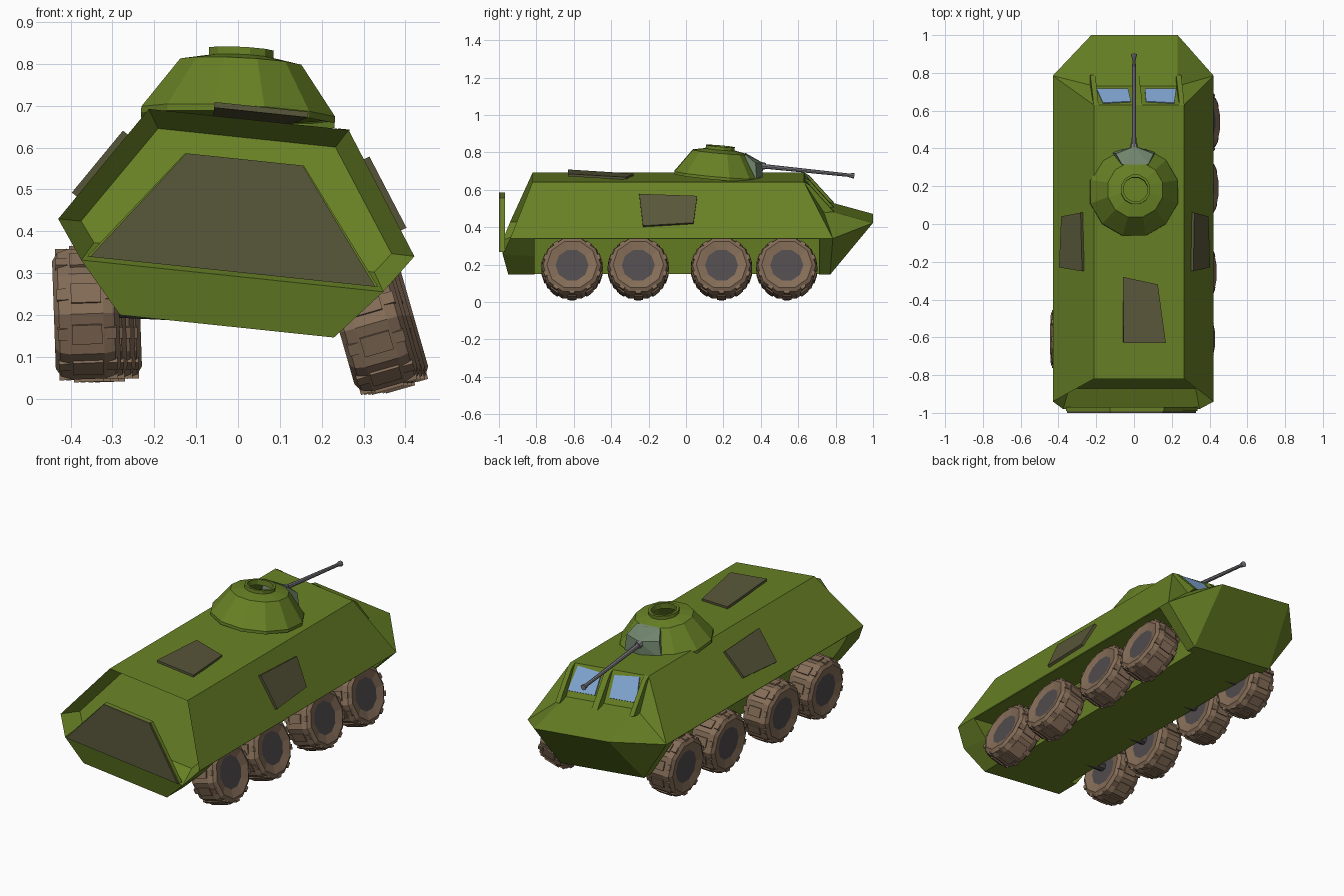
import bpy, bmesh, math
from mathutils import Matrix, Vector

if "Cube" in bpy.data.objects:
    bpy.data.objects.remove(bpy.data.objects["Cube"])


def mat(name, r, g, b):
    m = bpy.data.materials.new(name)
    lin = [((c / 255 + 0.055) / 1.055) ** 2.4 for c in (r, g, b)]
    m.diffuse_color = (*lin, 1)
    m.use_nodes = True
    m.node_tree.nodes["Principled BSDF"].inputs["Base Color"].default_value = m.diffuse_color
    return m


GREEN = mat("olive green", 104, 129, 37)
DRAB = mat("dark drab", 89, 87, 58)
BROWN = mat("tyre brown", 132, 108, 87)
HUB = mat("hub grey", 80, 74, 76)
GLASS = mat("window blue", 133, 169, 215)
MANTLET = mat("grey green", 112, 132, 108)
STEEL = mat("gun steel", 126, 126, 132)

# The hull leans six degrees to its right; the turret tips forward
HULL = Matrix.Translation((-0.044, 0, 0.005)) @ Matrix.Rotation(math.radians(6), 4, 'Y')
TURRET = (Matrix.Translation((0, 0.17, 0.677)) @ Matrix.Rotation(math.radians(3), 4, 'Y')
          @ Matrix.Rotation(math.radians(-5), 4, 'X'))


def finish(name, bm, material, M=Matrix(), normals=True):
    if normals:
        bmesh.ops.recalc_face_normals(bm, faces=bm.faces)
    bm.transform(M)
    me = bpy.data.meshes.new(name)
    bm.to_mesh(me)
    bm.free()
    if material:
        me.materials.append(material)
    ob = bpy.data.objects.new(name, me)
    bpy.context.collection.objects.link(ob)
    return ob


def solid(name, pts, material, M=HULL):
    bm = bmesh.new()
    for p in pts:
        bm.verts.new(p)
    bmesh.ops.convex_hull(bm, input=bm.verts)
    return finish(name, bm, material, M)


def plate(name, pts, off, material, M=HULL):
    pts = [Vector(p) for p in pts]
    back = [p - Vector(off) * 0.5 for p in pts]
    return solid(name, back + [p + Vector(off) for p in pts], material, M)


def box_pts(x0, x1, y0, y1, z0, z1):
    return [(x, y, z) for x in (x0, x1) for y in (y0, y1) for z in (z0, z1)]


def revolve(bm, profile, n, axis='Z', phase=0.0, mi=0):
    """Profile of (radius, height) spun round the axis; radius 0 closes with a cap."""
    rings = []
    for r, h in profile:
        ring = []
        for i in range(n):
            a = 2 * math.pi * i / n + phase
            c, s = r * math.cos(a), r * math.sin(a)
            ring.append(bm.verts.new((c, s, h) if axis == 'Z' else (h, c, s)))
        rings.append(ring)
    for a, b in zip(rings, rings[1:]):
        for i in range(n):
            j = (i + 1) % n
            bm.faces.new((a[i], a[j], b[j], b[i])).material_index = mi
    return rings


# Hull: half outline mirrored into a faceted shell
half = [(.257, -.95, .169), (.363, -.98, .29), (.428, -.94, .382), (.24, -.82, .666),
        (.24, .63, .666), (.22, .73, .52), (.23, 1, .445), (.428, .785, .382), (.257, .77, .169)]
bm = bmesh.new()
R = [bm.verts.new(p) for p in half]
L = [bm.verts.new((-x, y, z)) for x, y, z in half]
for V in (R, L):
    for f in ((0, 1, 8), (1, 2, 7, 8), (2, 3, 4, 7), (4, 5, 7), (5, 6, 7), (6, 7, 8)):
        bm.faces.new([V[i] for i in f])
for a, b in ((0, 8), (0, 1), (3, 4), (4, 5), (5, 6), (6, 8)):
    bm.faces.new((R[a], R[b], L[b], L[a]))
door = bm.faces.new((R[1], R[2], R[3], L[3], L[2], L[1]))
bmesh.ops.recalc_face_normals(bm, faces=bm.faces)
bmesh.ops.inset_region(bm, faces=[door], thickness=0.055)
for v in door.verts:
    v.co.y += 0.09
hull = finish("hull", bm, GREEN, HULL)

# Wheel wells cut under both sides
for s, side in ((1, "right"), (-1, "left")):
    cut = solid(side + "_well_cutter", box_pts(s * .22, s * .6, -.81, .71, .05, .378), None)
    cut.hide_render = True
    cut.hide_viewport = False
    cut.display_type = 'WIRE'
    m = hull.modifiers.new("well", 'BOOLEAN')
    m.object = cut
    m.operation = 'DIFFERENCE'
    m.solver = 'EXACT'

# End door: drab plate on a green slab
door_shape = [(-.343, .3), (.343, .3), (.14, .57), (-.14, .57)]
solid("door_panel", [(x, y, z) for x, z in door_shape for y in (-1.0, -.991)], DRAB)
solid("door_slab", [(x * 1.02, y, z) for x, z in door_shape for y in (-.991, -.968)], GREEN)

# Roof hatch, tilted
plate("roof_hatch", [(-.085, -.28, .668), (.1, -.32, .668), (.14, -.63, .69), (-.085, -.63, .69)],
      (0, 0, .009), DRAB)

# Side hatches and windows, mirrored
for s, side in ((1, "right"), (-1, "left")):
    def flank(y, z):
        return (s * (.24 + (.666 - z) * .662), y, z)
    plate(side + "_side_hatch", [flank(-.25, .6), flank(.06, .59), flank(.04, .455), flank(-.23, .44)],
          (s * .0125, 0, .008), DRAB)

    def screen(x, y):
        return (s * x, y, .666 - (y - .63) * 1.46)
    plate(side + "_window", [screen(.04, .645), screen(.19, .637), screen(.212, .712), screen(.045, .712)],
          (0, .005, .0035), GLASS)

# Window posts
for name, x0, x1 in (("middle_post", -.018, .018), ("right_post", .215, .242), ("left_post", -.242, -.215)):
    solid(name, [(x, y, z) for x in (x0, x1)
                 for y, z in ((.63, .667), (.66, .65), (.79, .506), (.73, .5))], GREEN)

# Turret: hollow faceted shell with an open hatch ring
bm = bmesh.new()
rings = revolve(bm, [(.24, -.012), (.24, .004), (.15, .126), (.08, .14), (.08, .158),
                     (.066, .158), (.066, .128), (.14, .112), (.22, .004)], 12, phase=math.pi / 12)
bm.faces.new(rings[-1])
finish("turret", bm, GREEN, TURRET)

# Gun mantlet
solid("mantlet", [(-.115, .21, -.005), (.115, .21, -.005), (0, .24, -.005), (-.1, .195, .088),
                  (.1, .195, .088), (0, .235, .088), (-.07, .135, .13), (.07, .135, .13),
                  (-.07, .12, 0), (.07, .12, 0)], MANTLET, TURRET)


def rod(name, a, b, r1, r2, material, n=8):
    a, b = Vector(a), Vector(b)
    bm = bmesh.new()
    bmesh.ops.create_cone(bm, cap_ends=True, segments=n, radius1=r1, radius2=r2, depth=(b - a).length)
    q = (b - a).to_track_quat('Z', 'Y').to_matrix().to_4x4()
    return finish(name, bm, material, Matrix.Translation((a + b) / 2) @ q)


# Gun barrel and muzzle
rod("gun_collar", (0, .38, .731), (0, .425, .726), .022, .018, STEEL)
rod("gun_barrel", (0, .3, .738), (0, .885, .677), .013, .009, STEEL)
rod("gun_muzzle", (0, .872, .678), (0, .9, .675), .01, .016, STEEL)

# Wheels: ten-sided tyre with raised tread blocks and hub discs
N = 10


def wheel(name, M):
    bm = bmesh.new()
    rings = revolve(bm, [(.088, -.066), (.135, -.078), (.155, -.066), (.164, -.04), (.164, .04),
                         (.155, .066), (.135, .078), (.088, .066)], N, 'X')
    for r in (rings[0], rings[-1]):
        bm.faces.new(r).material_index = 1
    flat = .164 * math.cos(math.pi / N)
    for i in range(N):
        for x0, x1, turn in ((-.036, .036, .5), (-.07, -.042, 0), (.042, .07, 0)):
            top = flat + (.007 if turn else .001)
            w = .024 if turn else .014
            rot = Matrix.Rotation(2 * math.pi * (i + .5) / N, 4, 'X')
            g = bmesh.ops.create_cube(bm, size=1)
            sc = Matrix.Diagonal((x1 - x0, 2 * w, .03, 1))
            bmesh.ops.transform(bm, verts=g['verts'],
                                matrix=Matrix.Rotation(math.pi / 2, 4, 'X') @ rot
                                @ Matrix.Translation(((x0 + x1) / 2, 0, top - .015)) @ sc)
    ob = finish(name, bm, BROWN, M)
    ob.data.materials.append(HUB)


for i, y in enumerate((-.609, -.255, .19, .539)):
    t = (y + .609) / 1.148
    wheel(f"right_wheel_{i + 1}", Matrix.Translation((.318 + .026 * t, y, .179))
          @ Matrix.Rotation(math.radians(-16), 4, 'Y'))
    wheel(f"left_wheel_{i + 1}", Matrix.Translation((-.362 + .05 * t, y, .203))
          @ Matrix.Rotation(math.radians(-2), 4, 'Y'))
# Axles
for i, y in enumerate((-.609, -.255, .19, .539)):
    rod(f"axle_{i + 1}", (-.32, y, .22), (.32, y, .19), .025, .025, HUB)
